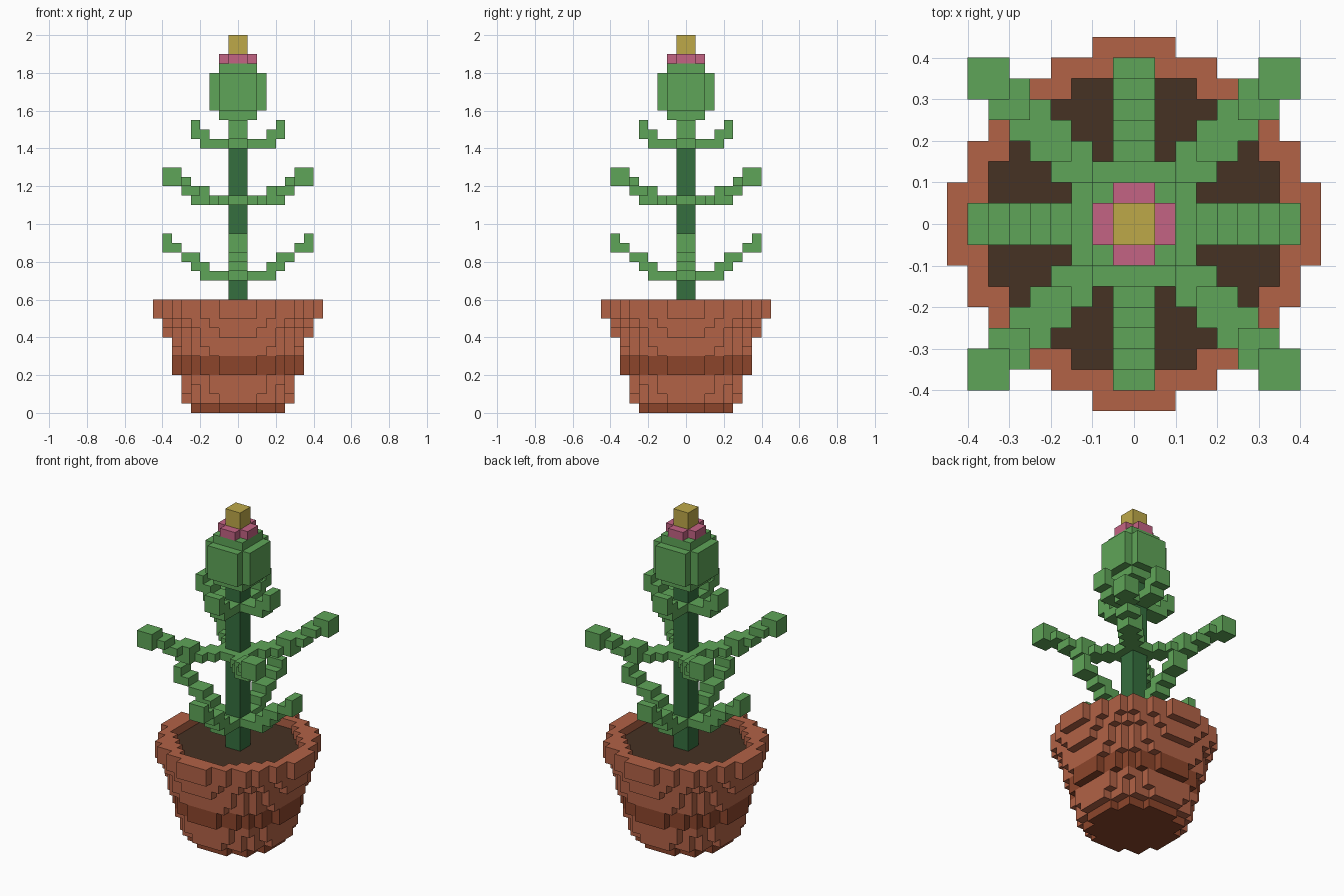
import bpy, bmesh
from mathutils import Vector

cube = bpy.data.objects.get("Cube")
if cube:
    bpy.data.objects.remove(cube, do_unlink=True)

S = 0.05          # edge length of one block
cells = {}        # (i, j, k) block -> part name


def linear(c):
    c /= 255
    return c / 12.92 if c <= 0.04045 else ((c + 0.055) / 1.055) ** 2.4


def material(name, *rgb):
    col = [linear(c) for c in rgb] + [1.0]
    m = bpy.data.materials.new(name)
    m.use_nodes = True
    m.diffuse_color = col
    bsdf = next(n for n in m.node_tree.nodes if n.type == 'BSDF_PRINCIPLED')
    bsdf.inputs["Base Color"].default_value = col
    bsdf.inputs["Roughness"].default_value = 0.9
    return m


terracotta = material("terracotta", 178, 98, 70)
dark_clay = material("dark terracotta", 140, 69, 43)
soil_brown = material("soil brown", 70, 50, 35)
stem_green = material("stem green", 53, 111, 62)
leaf_green = material("leaf green", 95, 165, 88)
pink = material("petal pink", 196, 99, 132)
yellow = material("yellow", 190, 169, 73)

parts = {
    "pot_base": dark_clay, "pot_lower_body": terracotta, "pot_band": dark_clay,
    "pot_upper_body": terracotta, "pot_rim": terracotta, "soil": soil_brown,
    "stem": stem_green, "lower_leaves": leaf_green, "middle_leaves": leaf_green,
    "upper_leaves": leaf_green, "bud": leaf_green, "petals": pink, "flower_tip": yellow,
}


def disc(part, k, radius, hole=0.0):
    """One layer of blocks filling a circle, with an optional round hole."""
    n = int(radius) + 1
    for i in range(-n, n):
        for j in range(-n, n):
            d = ((i + 0.5) ** 2 + (j + 0.5) ** 2) ** 0.5
            if hole < d <= radius:
                cells[i, j, k] = part


def box(part, i0, i1, j0, j1, k0, k1):
    for i in range(i0, i1):
        for j in range(j0, j1):
            for k in range(k0, k1):
                cells[i, j, k] = part


def four_way(part, blocks):
    """Repeat blocks by quarter turns about the stem."""
    for i, j, k in blocks:
        for _ in range(4):
            cells[i, j, k] = part
            i, j = -1 - j, i


def axis_leaves(part, steps):
    """Two-block-wide leaves along x and y; steps = (layer, first, last)."""
    four_way(part, [(i, j, k) for k, a, b in steps
                    for i in range(a, b + 1) for j in (-1, 0)])


# Tapered pot with a dark foot and a dark band
disc("pot_base", 0, 5.0)
for k in range(1, 10):
    name = "pot_lower_body" if k < 4 else "pot_band" if k < 6 else "pot_upper_body"
    disc(name, k, 5.6 + 0.27 * k)
for k in (10, 11):
    disc("pot_rim", k, 8.7, 7.0)
disc("soil", 10, 7.0)

# Stem
box("stem", -1, 1, -1, 1, 11, 31)

# Leaves: two crosses, and a diagonal set between them
axis_leaves("lower_leaves", [(14, 1, 3), (15, 3, 4), (16, 4, 5), (17, 6, 7), (18, 7, 7)])
axis_leaves("upper_leaves", [(28, 1, 3), (29, 3, 4), (30, 4, 4)])
diagonal = [(0, 22), (1, 22), (2, 22), (3, 22), (3, 23), (4, 23), (5, 24), (6, 24), (6, 25)]
four_way("middle_leaves", [(a + u, a + v, k) for a, k in diagonal
                           for u in (0, 1) for v in (0, 1)])

# Bud with rounded corners, petals and tip
box("bud", -2, 2, -2, 2, 31, 37)
for k in range(32, 36):
    disc("bud", k, 3.0)
box("petals", -2, 2, -1, 1, 37, 38)
box("petals", -1, 1, -2, 2, 37, 38)
box("flower_tip", -1, 1, -1, 1, 38, 40)


# Turn the blocks of each part into an outer skin with flat faces
def build(part, mat):
    bm = bmesh.new()
    verts = {}

    def vert(p):
        key = tuple(p)
        if key not in verts:
            verts[key] = bm.verts.new(Vector(key) * S)
        return verts[key]

    for cell, owner in cells.items():
        if owner != part:
            continue
        for axis in range(3):
            for side in (0, 1):
                near = list(cell)
                near[axis] += 2 * side - 1
                if tuple(near) in cells:
                    continue
                loop = []
                for u, v in ((0, 0), (1, 0), (1, 1), (0, 1)):
                    p = list(cell)
                    p[axis] += side
                    p[(axis + 1) % 3] += u
                    p[(axis + 2) % 3] += v
                    loop.append(vert(p))
                bm.faces.new(loop if side else loop[::-1])
    bmesh.ops.dissolve_limit(bm, angle_limit=0.01, verts=bm.verts[:], edges=bm.edges[:])
    mesh = bpy.data.meshes.new(part)
    bm.to_mesh(mesh)
    bm.free()
    mesh.materials.append(mat)
    bpy.context.scene.collection.objects.link(bpy.data.objects.new(part, mesh))


for part, mat in parts.items():
    build(part, mat)
